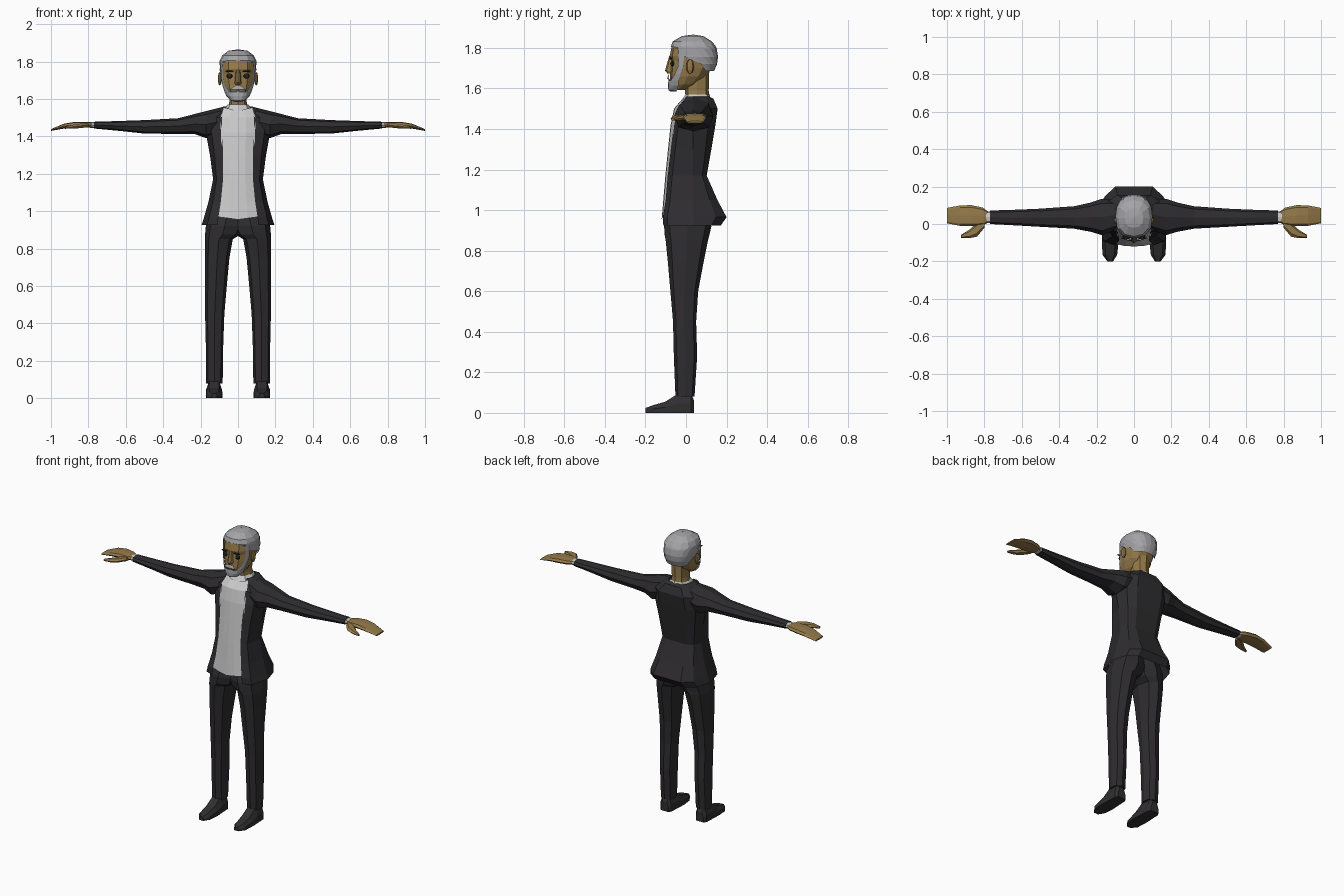
import bpy, bmesh
from math import sin, cos, pi, radians


def material(name, r, g, b):
    m = bpy.data.materials.new(name)
    m.diffuse_color = (r, g, b, 1)
    return m


CLOTH = material("dark_cloth", .027, .025, .028)
SHOE = material("shoe_leather", .03, .028, .03)
SKIN = material("skin", .30, .195, .068)
HAIR = material("grey_hair", .37, .37, .39)
SHIRT = material("shirt", .75, .75, .75)
DARK = material("eye_dark", .02, .018, .015)


def loft(name, rows, mat, closed=True, caps=True, mirror=True):
    """Skin a list of equal-length point rows; optionally mirror over x = 0."""
    bm = bmesh.new()
    vs = [[bm.verts.new(p) for p in row] for row in rows]
    n = len(rows[0])
    for a, b in zip(vs, vs[1:]):
        for i in range(n if closed else n - 1):
            j = (i + 1) % n
            bm.faces.new((a[i], a[j], b[j], b[i]))
    if closed and caps:
        bm.faces.new(vs[0])
        bm.faces.new(vs[-1])
    bmesh.ops.remove_doubles(bm, verts=bm.verts, dist=1e-5)
    bmesh.ops.recalc_face_normals(bm, faces=bm.faces)
    return finish(name, bm, mat, mirror)


def finish(name, bm, mat, mirror=True):
    me = bpy.data.meshes.new(name)
    bm.to_mesh(me)
    bm.free()
    me.materials.append(mat)
    ob = bpy.data.objects.new(name, me)
    bpy.context.collection.objects.link(ob)
    if mirror:
        ob.modifiers.new("mirror", "MIRROR").merge_threshold = .001
    return ob


def curve(v, p):
    return (1 if v >= 0 else -1) * abs(v) ** (2 / p)


def arc(z, hw, yf, yb, a0=0, a1=180, n=6, p=2.4):
    """Row around the z axis from angle a0 (front) to a1 (180 = back)."""
    yc, ry = (yf + yb) / 2, (yb - yf) / 2
    angs = [radians(a0 + (a1 - a0) * i / n) for i in range(n + 1)]
    return [(hw * curve(sin(a), p), yc - ry * curve(cos(a), p), z) for a in angs]


def ring_z(z, x0, x1, y0, y1, n=8, p=2.4):
    """Closed ring lying flat at height z."""
    cx = (x0 + x1) / 2
    return [(cx + x, y, w) for x, y, w in arc(z, (x1 - x0) / 2, y0, y1, 0, 360 - 360 / n, n - 1, p)]


def ring_x(x, y0, y1, z0, z1, n=8, p=2.4):
    """Closed ring facing along x."""
    return [(x, (y0 + y1) / 2 + (y1 - y0) / 2 * curve(cos(2 * pi * i / n), p),
             (z0 + z1) / 2 + (z1 - z0) / 2 * curve(sin(2 * pi * i / n), p)) for i in range(n)]


def ball(name, loc, size, mat, seg=8):
    bm = bmesh.new()
    bmesh.ops.create_uvsphere(bm, u_segments=seg, v_segments=6, radius=1)
    bmesh.ops.scale(bm, vec=size, verts=bm.verts)
    bmesh.ops.translate(bm, vec=loc, verts=bm.verts)
    return finish(name, bm, mat)


# Jacket: open front, flared tail.  (z, front x, front y, side x, back y)
def jacket_row(z, fx, fy, sx, by):
    ym = .035
    return [(fx, fy, z), (fx + (sx - fx) * .65, fy + .022, z), (sx, ym, z),
            (sx * .86, ym + (by - ym) * .68, z), (sx * .55, by, z), (0, by, z)]


loft("jacket", [jacket_row(*r) for r in (
    (.925, .11, -.112, .195, .172), (.965, .105, -.114, .182, .20), (1.05, .092, -.10, .158, .155),
    (1.17, .08, -.09, .133, .102), (1.30, .08, -.075, .15, .125), (1.42, .084, -.06, .172, .145),
    (1.50, .085, -.045, .165, .156), (1.55, .068, -.005, .105, .135), (1.56, .056, .0, .075, .112))],
    CLOTH, closed=False)

# Sleeves
loft("sleeve", [ring_x(*r) for r in (
    (.09, -.03, .13, 1.41, 1.555), (.17, -.06, .135, 1.39, 1.535), (.23, -.042, .115, 1.412, 1.52),
    (.32, -.025, .095, 1.413, 1.497), (.50, -.015, .082, 1.415, 1.487),
    (.64, -.007, .076, 1.43, 1.482), (.77, .0, .072, 1.442, 1.478))], CLOTH)
loft("shirt_cuff", [ring_x(.76, .006, .068, 1.444, 1.476), ring_x(.79, .006, .068, 1.446, 1.476)], SHIRT)

# Hands: mitten palm and a thumb
loft("hand", [ring_x(*r, p=3) for r in (
    (.775, .010, .064, 1.449, 1.474), (.81, -.008, .088, 1.447, 1.477), (.87, -.012, .101, 1.447, 1.478),
    (.93, -.010, .099, 1.442, 1.468), (1.0, .004, .086, 1.429, 1.439))], SKIN)
loft("thumb", [ring_x(*r, n=6) for r in (
    (.80, -.02, .03, 1.448, 1.474), (.84, -.068, .01, 1.443, 1.470),
    (.88, -.076, -.03, 1.440, 1.464), (.925, -.074, -.058, 1.440, 1.452))], SKIN)


# Shirt front and collar
def shirt_row(z, fx, fy, dz=0):
    return [(0, fy - .012, z), (fx * .5, fy - .009, z + dz / 2), (fx + .008, fy + .006, z + dz)]


loft("shirt_front", [shirt_row(*r) for r in (
    (.955, .104, -.108, .015), (1.05, .092, -.10), (1.17, .08, -.09), (1.30, .08, -.077),
    (1.42, .084, -.064), (1.50, .085, -.047), (1.535, .07, -.012, .02))], SHIRT, closed=False)
loft("shirt_collar", [ring_z(1.535, -.08, .08, -.025, .125), ring_z(1.57, -.056, .056, -.003, .117)],
     SHIRT, caps=False, mirror=False)

# Trousers and shoes
loft("trouser_leg", [ring_z(*r) for r in (
    (.99, -.04, .15, -.09, .11), (.92, -.03, .172, -.108, .125), (.875, -.012, .176, -.105, .115),
    (.85, .028, .176, -.10, .108), (.75, .046, .176, -.09, .088), (.60, .060, .176, -.077, .06),
    (.45, .073, .176, -.064, .05), (.28, .079, .172, -.06, .055), (.08, .082, .172, -.052, .042))], CLOTH)


def shoe_row(y, x0, x1, h):
    w = (x1 - x0) * .2
    return [(x0, y, 0), (x0, y, h * .5), (x0 + w, y, h), (x1 - w, y, h), (x1, y, h * .5), (x1, y, 0)]


loft("shoe", [shoe_row(*r) for r in (
    (.04, .10, .155, .06), (.025, .09, .167, .095), (-.04, .086, .17, .095),
    (-.10, .083, .172, .056), (-.165, .09, .168, .037), (-.20, .112, .142, .024))], SHOE)

# Neck and head
loft("neck", [ring_z(1.52, -.055, .055, .0, .116), ring_z(1.59, -.046, .046, -.005, .112),
              ring_z(1.69, -.052, .052, -.005, .115)], SKIN, mirror=False)
loft("head", [ring_z(z, -w, w, f, b, 12) for z, w, f, b in (
    (1.592, .034, -.076, -.005), (1.62, .060, -.080, .055), (1.66, .080, -.080, .10),
    (1.70, .088, -.078, .125), (1.735, .091, -.074, .138), (1.76, .092, -.080, .142),
    (1.81, .088, -.070, .142), (1.84, .065, -.04, .11))], SKIN, mirror=False)

# Hair cap, then lower hair wrapping behind the ears
loft("hair_cap", [arc(*r) for r in (
    (1.865, .001, .03, .04), (1.858, .05, -.02, .085), (1.832, .085, -.066, .128),
    (1.806, .098, -.075, .148))], HAIR, closed=False)
loft("hair_back", [arc(*r) for r in (
    (1.806, .098, -.075, .148, 0), (1.795, .099, -.076, .152, 45), (1.755, .099, -.075, .158, 72),
    (1.72, .094, -.07, .153, 104), (1.685, .084, -.06, .138, 122))], HAIR, closed=False)

# Beard, sideburns and moustache
loft("beard", [arc(*r, n=4) for r in (
    (1.585, .018, -.076, -.02, 0, 90), (1.592, .040, -.087, .0, 0, 90), (1.615, .063, -.089, .055, 0, 78),
    (1.638, .076, -.087, .085, 0, 70))], HAIR, closed=False)
loft("sideburn", [arc(*r, n=2) for r in (
    (1.638, .076, -.087, .085, 32, 70), (1.67, .087, -.083, .108, 48, 70),
    (1.71, .094, -.08, .135, 56, 72), (1.80, .098, -.077, .15, 54, 72))], HAIR, closed=False)
loft("moustache", [arc(*r, n=3) for r in (
    (1.638, .075, -.084, .09, 5, 28), (1.65, .08, -.093, .09, 0, 25), (1.668, .08, -.086, .1, 0, 12))],
    HAIR, closed=False)

# Nose, eyes, brows and ears
loft("nose", [[(0, -.082, 1.762), (.008, -.078, 1.762), (.012, -.07, 1.762)],
              [(0, -.104, 1.688), (.012, -.094, 1.688), (.02, -.07, 1.684)],
              [(0, -.092, 1.674), (.010, -.085, 1.674), (.016, -.07, 1.674)]], SKIN, closed=False)
ball("eye", (.045, -.067, 1.722), (.017, .011, .013), DARK)
ball("eyebrow", (.045, -.076, 1.748), (.024, .007, .005), DARK, 6)
ball("ear", (.097, .02, 1.708), (.011, .019, .036), SKIN)
